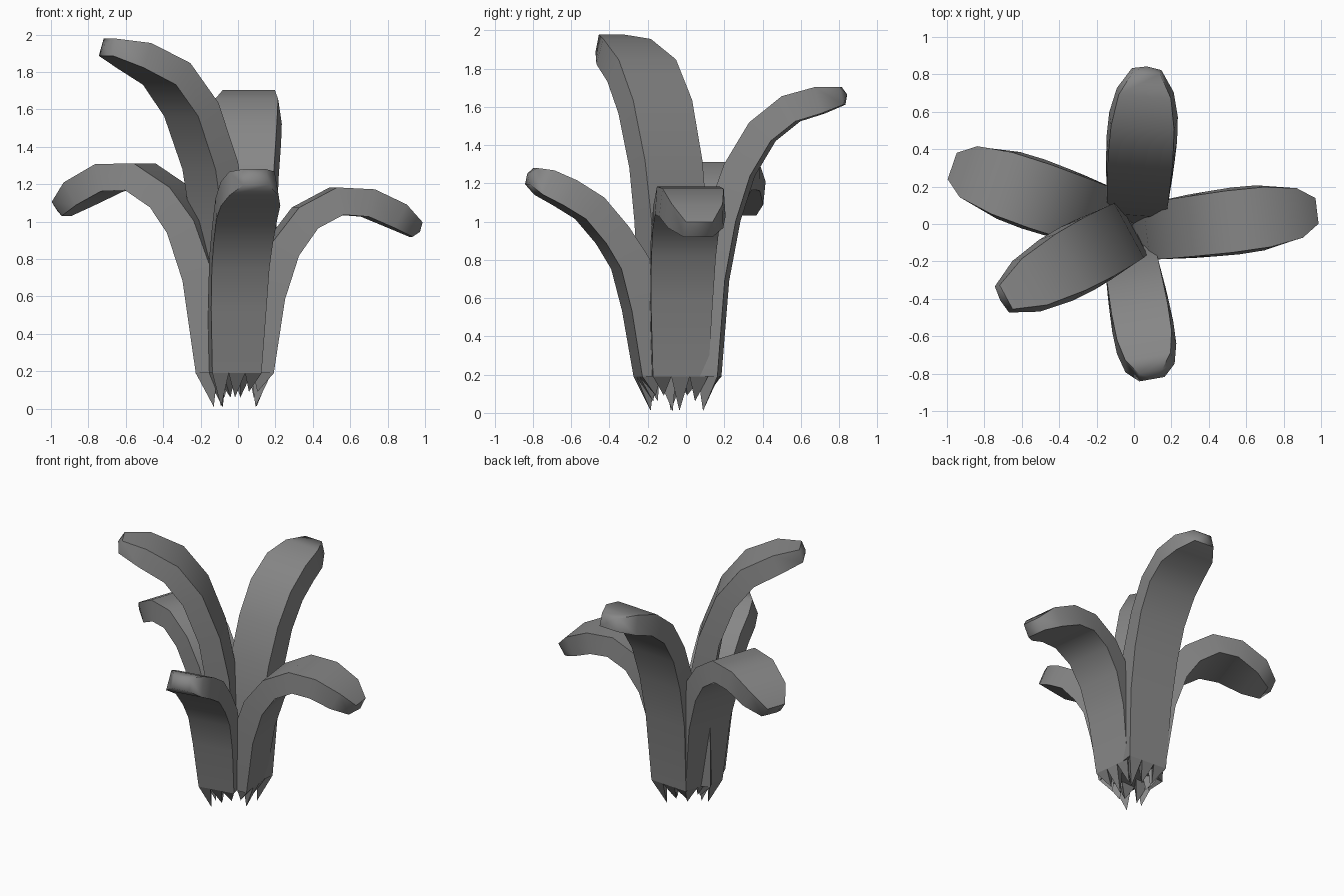
import bpy, bmesh
from math import radians
from mathutils import Vector, Matrix

cube = bpy.data.objects.get("Cube")
if cube:
    bpy.data.objects.remove(cube, do_unlink=True)

# Single flat colour
grey = bpy.data.materials.new("leaf grey")
grey.use_nodes = True
COLOUR = (0.24, 0.24, 0.24, 1)
grey.diffuse_color = COLOUR
grey.node_tree.nodes["Principled BSDF"].inputs["Base Color"].default_value = COLOUR

# Shared half width, under thickness and upper thickness from base to tip
WIDTH = [.145, .163, .17, .175, .18, .175, .145, .075]
UNDER = [.075, .075, .075, .075, .075, .075, .072, .05]
UPPER = [.1, .095, .085, .075, .075, .075, .07, .045]

# Name: heading, centre offset, width scale, centreline as (reach, height)
LEAVES = {
    "left_leaf": (7, (0, -.05), 1, [(.1, .19), (.16, .6), (.24, .85), (.36, 1.02),
                  (.53, 1.11), (.7, 1.1), (.86, 1.03), (.96, .96)]),
    "back_leaf": (86, (.01, 0), 1.05, [(.1, .19), (.14, .7), (.2, 1.02), (.28, 1.27),
                  (.4, 1.47), (.55, 1.59), (.7, 1.635), (.82, 1.66)]),
    "right_leaf": (161, (0, -.025), 1.08, [(.11, .19), (.18, .7), (.27, .97), (.38, 1.13),
                   (.55, 1.24), (.73, 1.235), (.9, 1.15), (1, 1.07)]),
    "tall_leaf": (208.5, (0, -.02), 1.06, [(.1, .19), (.1, .6), (.115, 1), (.165, 1.3),
                  (.28, 1.6), (.43, 1.79), (.63, 1.89), (.79, 1.935)]),
    "front_leaf": (280, (-.05, 0), .92, [(.18, .19), (.24, .55), (.3, .78), (.39, .93),
                   (.51, 1.07), (.64, 1.15), (.75, 1.205), (.82, 1.24)]),
}


def finish(name, bm, placement):
    bmesh.ops.recalc_face_normals(bm, faces=bm.faces)
    bm.transform(placement)
    mesh = bpy.data.meshes.new(name)
    bm.to_mesh(mesh)
    bm.free()
    mesh.materials.append(grey)
    obj = bpy.data.objects.new(name, mesh)
    bpy.context.collection.objects.link(obj)
    return obj


def build_leaf(name, path, scale, placement):
    """Sweep a slab with a slightly narrower upper face along the centreline."""
    bm = bmesh.new()
    pts = [Vector((r, 0, z)) for r, z in path]
    rings = []
    for i, p in enumerate(pts):
        along = (pts[min(i + 1, len(pts) - 1)] - pts[max(i - 1, 0)]).normalized()
        normal = Vector((along.z, 0, -along.x))
        if i == 0:
            normal = Vector((1, 0, 0))
        w, under, upper = WIDTH[i] * scale, normal * UNDER[i], normal * -UPPER[i]
        section = [(under, -w), (under, w), (upper, .92 * w), (upper, -.92 * w)]
        rings.append([bm.verts.new(p + n + Vector((0, y, 0))) for n, y in section])
    for a, b in zip(rings, rings[1:]):
        for k in range(4):
            j = (k + 1) % 4
            bm.faces.new((a[k], a[j], b[j], b[k]))
    bm.faces.new(rings[0])
    # Pointed, rounded end
    tip = bm.verts.new(pts[-1] + along * .025)
    for k in range(4):
        bm.faces.new((rings[-1][k], rings[-1][(k + 1) % 4], tip))
    return finish(name, bm, placement)


def build_spikes(name, path, scale, placement, shift):
    """Ragged torn points hanging under the base."""
    bm = bmesh.new()
    r, z = path[0]
    drops = [.1, .18, .13]
    outer, half = r + UNDER[0], WIDTH[0] * scale
    step = 2 * half / len(drops)
    for i in range(len(drops)):
        y = i * step - half
        drop = drops[(i + shift) % len(drops)]
        base = [(outer, y, z), (outer, y + step, z), (r - .03, y + step / 2, z)]
        corners = [bm.verts.new(c) for c in base]
        tip = bm.verts.new((outer - .08, (y + step * .55) * .85, z - drop))
        bm.faces.new(corners)
        for k in range(3):
            bm.faces.new((corners[k], corners[(k + 1) % 3], tip))
    return finish(name, bm, placement)


leaves = []
for n, (name, (angle, offset, scale, path)) in enumerate(LEAVES.items()):
    placement = Matrix.Translation((*offset, 0)) @ Matrix.Rotation(radians(angle), 4, "Z")
    leaves.append(build_leaf(name, path, scale, placement))
    build_spikes(name + "_root_spikes", path, scale, placement, n)

# Smooth along each blade, keeping the long edges sharp
bpy.ops.object.select_all(action="DESELECT")
for obj in leaves:
    obj.select_set(True)
bpy.context.view_layer.objects.active = leaves[0]
bpy.ops.object.shade_smooth_by_angle(angle=radians(50))
